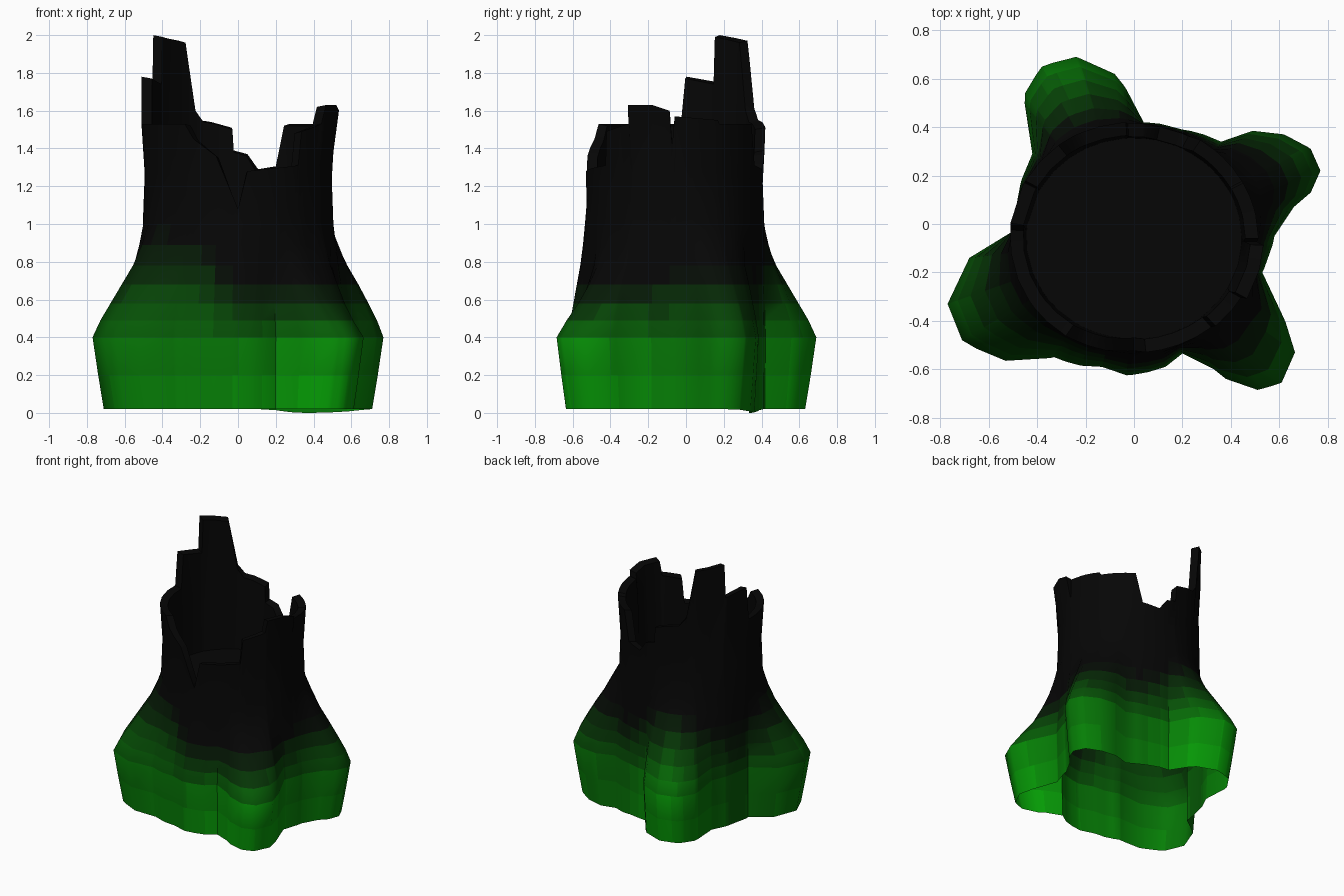
import bpy, bmesh, math

if "Cube" in bpy.data.objects:
    bpy.data.objects.remove(bpy.data.objects["Cube"])

CY = -0.06          # trunk axis offset in y
FLOOR_Z = 1.0       # floor of the hollow

# Footprint with four root flares, widest at z = 0.4 (x, y)
FOOT = [(.58, -.05), (.66, .07), (.73, .13), (.77, .22), (.73, .31), (.62, .37),
        (.49, .385), (.36, .34), (.2, .39), (.04, .42), (-.08, .62), (-.24, .69), (-.38, .65),
        (-.45, .54), (-.42, .29), (-.47, .16), (-.5, -.03), (-.68, -.14), (-.77, -.33),
        (-.71, -.48), (-.53, -.565), (-.33, -.55), (-.22, -.585), (-.13, -.59), (-.03, -.625),
        (.13, -.59), (.2, -.535), (.33, -.6), (.38, -.64), (.51, -.685), (.61, -.655),
        (.665, -.53), (.61, -.37), (.53, -.2)]

# Jagged rim: angle in degrees, height
RIM = [(0, 1.57), (27, 1.55), (28, 1.53), (56, 1.53), (62, 1.31), (77, 1.29), (84, 1.37),
       (93, 1.39), (94, 1.51), (107, 1.54), (115, 1.55), (121, 1.61), (129, 1.97), (152, 2.0),
       (153, 1.75), (173, 1.78), (176, 1.53), (215, 1.53), (235, 1.53), (241, 1.45),
       (256, 1.36), (270, 1.08), (276, 1.28), (311, 1.31), (313, 1.49), (331, 1.53),
       (332, 1.63), (347, 1.63), (357, 1.6), (358.5, 1.42)]

# Moss: upper limit and strength around the trunk
MOSS_TOP = [(20, .8), (60, .75), (110, .95), (160, .75), (215, 1.0), (250, .95), (265, .7), (310, .68)]
MOSS_AMT = [(20, .75), (60, .7), (110, 1), (160, .55), (215, .75), (265, .8), (310, 1), (350, .8)]


def around(table, a):
    """Linear lookup in an (angle, value) table that wraps at 360."""
    t = sorted(table)
    t = [(t[-1][0] - 360, t[-1][1])] + t + [(t[0][0] + 360, t[0][1])]
    for (a0, v0), (a1, v1) in zip(t, t[1:]):
        if a0 <= a <= a1:
            return v0 + (v1 - v0) * (a - a0) / max(a1 - a0, 1e-6)
    return t[0][1]


def polar(x, y):
    return math.degrees(math.atan2(y - CY, x)) % 360, math.hypot(x, y - CY)


def trunk_radius(a):
    c, s = math.cos(math.radians(a)), math.sin(math.radians(a))
    return 1 / math.hypot(c / .505, s / .475)


def point(a, r, z):
    a = math.radians(a)
    return (r * math.cos(a), CY + r * math.sin(a), z)


foot = [polar(*p) for p in FOOT]
raw = sorted([a for a, _ in foot] + [a for a, _ in RIM])
angles = [raw[0]]
for a in raw[1:]:
    if a - angles[-1] > .4:
        angles.append(a)

# Flare profile: height, share of the root flare
FLARE = [(.02, .8), (.2, .9), (.4, 1), (.49, .86), (.58, .68), (.68, .48), (.78, .28), (.89, .12), (1, 0)]


def outer_column(a):
    body, root, top = trunk_radius(a), around(foot, a), around(RIM, a)
    col = []
    for z, t in FLARE:
        if 285 < a < 330 and z > .4:      # front right root drops steeply
            t **= 1.6
        if a < 45 and z > .4:             # right root climbs higher
            t **= .8
        if z < .1 and 25 < a < 70:
            z = .02 - .02 * math.sin(math.pi * (a - 25) / 45)
        col.append(point(a, body + (root - body) * t, z))
    lean = .09 if 331.5 < a < 358 else .05
    col.append(point(a, body * .98, 1 + (top - 1) * .5))
    col.append(point(a, body * (.97 + lean * min(1, (top - 1) / .6)), top))
    return col


# Moss-to-char colour steps
STEPS = 14
mats = []
for i in range(STEPS):
    k = i / (STEPS - 1)
    m = bpy.data.materials.new(f"bark_{i}")
    dark = .0018
    m.diffuse_color = (dark, dark + .36 * k ** 2.0, dark, 1)
    m.use_nodes = True
    m.node_tree.nodes["Principled BSDF"].inputs["Base Color"].default_value = m.diffuse_color
    mats.append(m)


def moss_step(c):
    a, _ = polar(c.x, c.y)
    hi = around(MOSS_TOP, a)
    k = min(1, max(0, (hi - c.z) / (hi - .25)))
    return round(k * around(MOSS_AMT, a) * (STEPS - 1))


def make(name, columns, moss, cap=False):
    """Skin closed ring of columns into a surface."""
    bm = bmesh.new()
    cols = [[bm.verts.new(p) for p in col] for col in columns]
    for c0, c1 in zip(cols, cols[1:] + cols[:1]):
        for j in range(len(c0) - 1):
            f = bm.faces.new((c0[j], c1[j], c1[j + 1], c0[j + 1]))
            if moss:
                f.material_index = moss_step(f.calc_center_median())
    if cap:
        bm.faces.new([c[-1] for c in cols])
    me = bpy.data.meshes.new(name)
    bm.to_mesh(me)
    bm.free()
    for m in (mats if moss else mats[:1]):
        me.materials.append(m)
    ob = bpy.data.objects.new(name, me)
    bpy.context.collection.objects.link(ob)
    bpy.ops.object.select_all(action='DESELECT')
    ob.select_set(True)
    bpy.context.view_layer.objects.active = ob
    bpy.ops.object.shade_smooth_by_angle(angle=math.radians(50))


# Outer bark with root flares, open underneath
outer = [outer_column(a) for a in angles]
make("bark_wall", outer, True)

# Broken rim, inner wall and floor of the hollow
inner = []
for a, col in zip(angles, outer):
    r, top = polar(*col[-1][:2])[1], col[-1][2]
    inner.append([col[-1], point(a, r - .055, top - .01), point(a, trunk_radius(a) - .06, FLOOR_Z)])
make("hollow", inner, False, cap=True)
